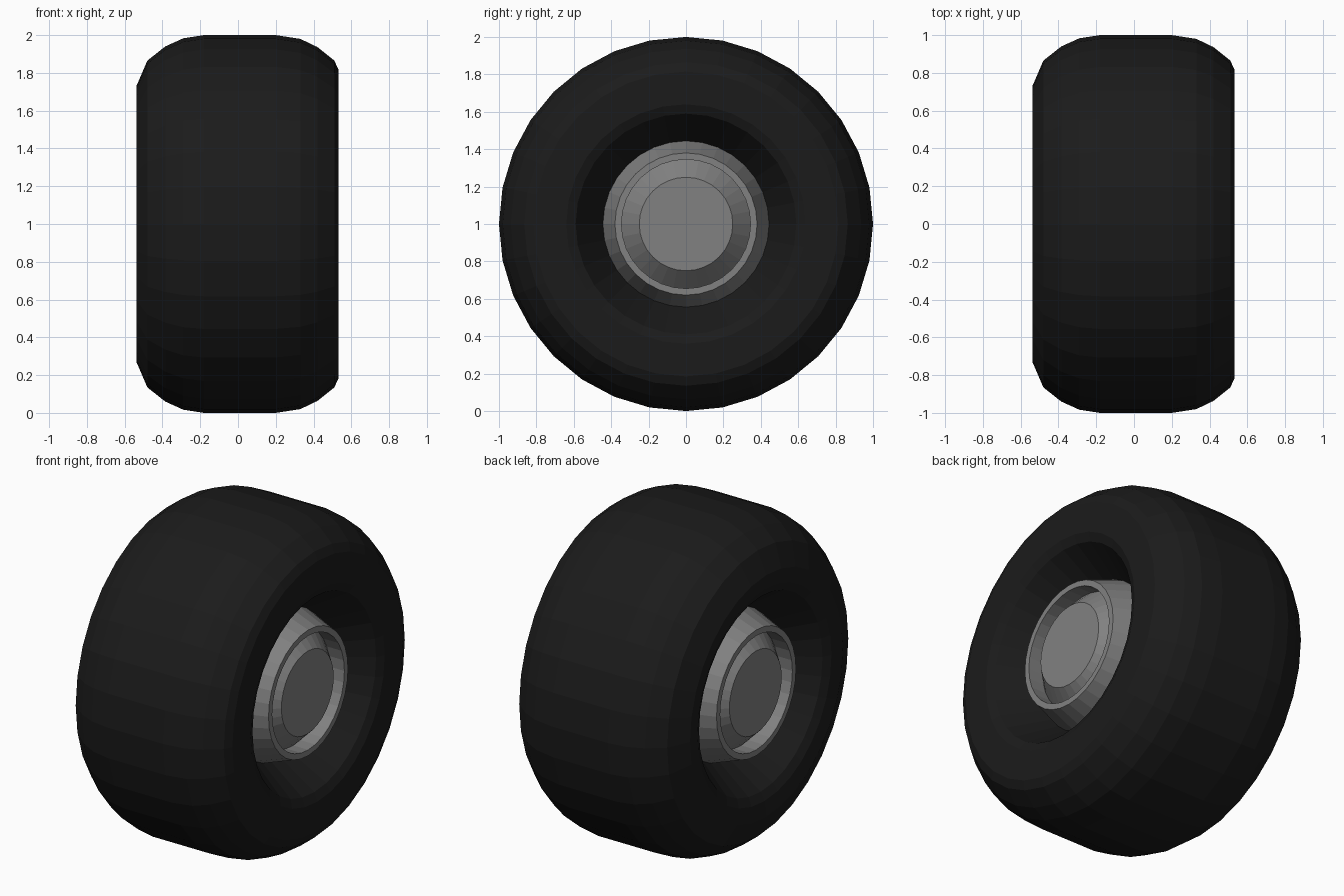
import bpy, bmesh
from math import sin, cos, pi

if "Cube" in bpy.data.objects:
    bpy.data.objects.remove(bpy.data.objects["Cube"])

SIDES = 32
AXLE_Z = 1.0


def material(name, value):
    mat = bpy.data.materials.new(name)
    mat.diffuse_color = (value, value, value, 1)
    mat.use_nodes = True
    mat.node_tree.nodes["Principled BSDF"].inputs["Base Color"].default_value = mat.diffuse_color
    return mat


def lathe(name, profile, mat, capped):
    """Revolve (x, radius) points around the wheel axle."""
    bm = bmesh.new()
    rings = []
    for x, r in profile:
        rings.append([bm.verts.new((x, r * cos(2 * pi * i / SIDES),
                                    AXLE_Z + r * sin(2 * pi * i / SIDES)))
                      for i in range(SIDES)])
    for a, b in zip(rings, rings[1:]):
        for i in range(SIDES):
            j = (i + 1) % SIDES
            bm.faces.new((a[i], a[j], b[j], b[i]))
    if capped:
        bm.faces.new(rings[0])
        bm.faces.new(rings[-1])
    bmesh.ops.recalc_face_normals(bm, faces=bm.faces)
    mesh = bpy.data.meshes.new(name)
    bm.to_mesh(mesh)
    bm.free()
    obj = bpy.data.objects.new(name, mesh)
    bpy.context.collection.objects.link(obj)
    mesh.materials.append(mat)
    return obj


rubber = material("rubber", 0.011)
metal = material("metal", 0.22)

# Tyre: left bead, slanted left wall, tread, flat right wall, right bead
tyre = [(-0.28, 0.44), (-0.50, 0.59), (-0.525, 0.64), (-0.538, 0.73),
        (-0.48, 0.865), (-0.385, 0.94), (-0.29, 0.983), (-0.18, 1.0),
        (0.20, 1.0), (0.33, 0.98), (0.42, 0.937), (0.51, 0.865),
        (0.533, 0.815), (0.533, 0.64), (0.51, 0.59), (0.28, 0.44)]
lathe("tyre", tyre, rubber, False)

# Hub: flared rim, flat lip, groove and raised centre cap, mirrored on both sides
half = [(0.27, 0.45), (0.47, 0.38), (0.47, 0.345), (0.37, 0.345), (0.465, 0.25)]
lathe("hub", [(-x, r) for x, r in reversed(half)] + half, metal, True)
